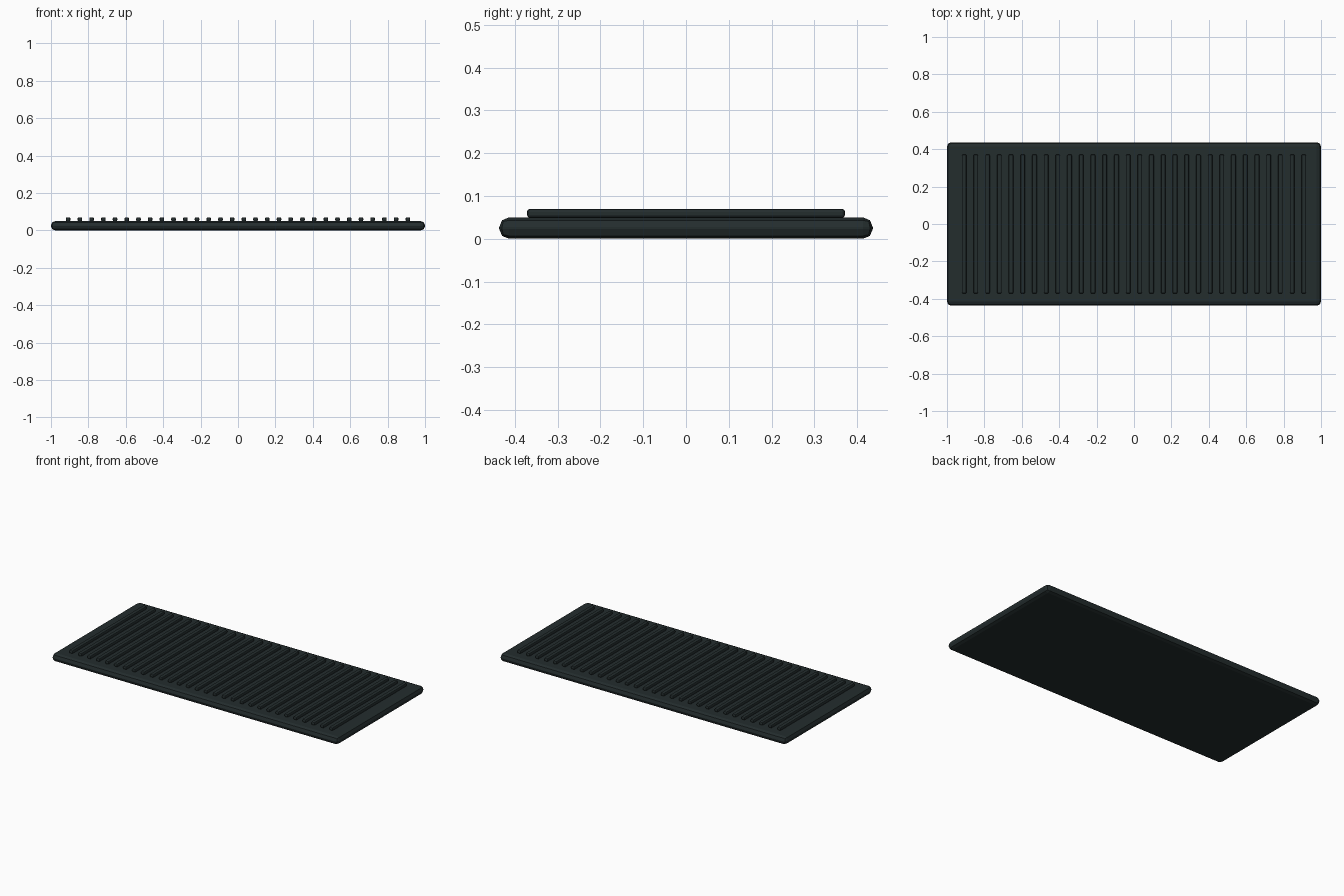
import bpy

if "Cube" in bpy.data.objects:
    bpy.data.objects.remove(bpy.data.objects["Cube"])

rubber = bpy.data.materials.new("dark_rubber")
rubber.diffuse_color = (0.017, 0.026, 0.027, 1)
rubber.use_nodes = True
rubber.node_tree.nodes["Principled BSDF"].inputs["Base Color"].default_value = rubber.diffuse_color


def rounded_box(name, size, centre, radius, segments):
    bpy.ops.mesh.primitive_cube_add(size=1, location=centre)
    ob = bpy.context.object
    ob.name = name
    ob.scale = size
    bpy.ops.object.transform_apply(location=False, rotation=False, scale=True)
    ob.data.materials.append(rubber)
    bevel = ob.modifiers.new("rounded_edges", 'BEVEL')
    bevel.width = radius
    bevel.segments = segments
    return ob


# Flat mat with rounded rim
rounded_box("mat_base", (2.0, 0.874, 0.05), (0, 0, 0.025), 0.023, 2)

# Row of raised grip ribs, repeated along the mat
count, half_span = 30, 0.908
rib = rounded_box("grip_ribs", (0.025, 0.744, 0.021), (-half_span, 0, 0.0595), 0.007, 2)
rows = rib.modifiers.new("rib_row", 'ARRAY')
rows.count = count
rows.use_relative_offset = False
rows.use_constant_offset = True
rows.constant_offset_displace = (2 * half_span / (count - 1), 0, 0)
